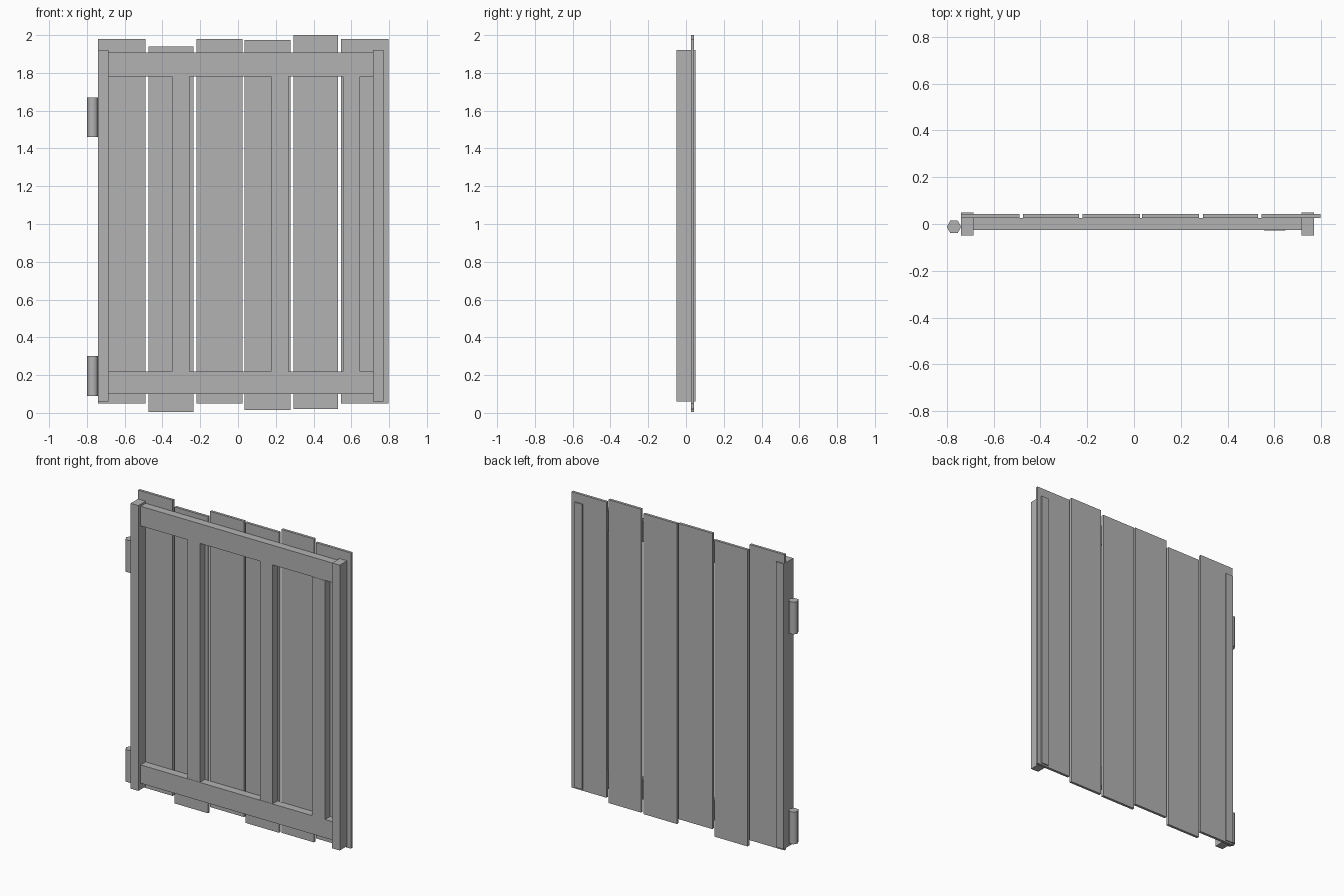
import bpy
import math

if "Cube" in bpy.data.objects:
    bpy.data.objects.remove(bpy.data.objects["Cube"], do_unlink=True)

grey = bpy.data.materials.new("plain_grey")
grey.use_nodes = True
colour = (0.45, 0.45, 0.45, 1)
grey.diffuse_color = colour
grey.node_tree.nodes["Principled BSDF"].inputs["Base Color"].default_value = colour


def box(name, x, y, z):
    """Box from its (low, high) extents on each axis."""
    bpy.ops.mesh.primitive_cube_add(size=1, location=[sum(r) / 2 for r in (x, y, z)])
    ob = bpy.context.object
    ob.name = name
    ob.scale = [r[1] - r[0] for r in (x, y, z)]
    bpy.ops.object.transform_apply(location=False, rotation=False, scale=True)
    ob.data.materials.append(grey)


# Uneven planks across the back
planks = [
    (-0.74, -0.49, 0.05, 1.98),
    (-0.475, -0.235, 0.005, 1.94),
    (-0.22, 0.025, 0.05, 1.98),
    (0.035, 0.278, 0.015, 1.975),
    (0.295, 0.53, 0.02, 2.0),
    (0.545, 0.797, 0.05, 1.98),
]
for i, (x0, x1, z0, z1) in enumerate(planks):
    box(f"plank_{i + 1}", (x0, x1), (0.026, 0.043), (z0, z1))

# Side posts, standing slightly proud of the planks at the back
for name, x0 in (("right_post", -0.74), ("left_post", 0.715)):
    box(name, (x0, x0 + 0.055), (-0.05, 0.05), (0.06, 1.922))

# Horizontal rails
for name, z in (("lower_rail", (0.1, 0.22)), ("upper_rail", (1.78, 1.908))):
    box(name, (-0.687, 0.717), (-0.025, 0.026), z)

# Uprights between the rails; the last one laps over the lower rail
for name, x0, y0, z0 in (("right_upright", -0.35, -0.023, 0.22),
                         ("middle_upright", 0.175, -0.023, 0.22),
                         ("left_upright", 0.555, -0.027, 0.155)):
    box(name, (x0, x0 + 0.092), (y0, 0.026), (z0, 1.78))

# Hinge barrels beside the right post
for name, z in (("lower_hinge", 0.195), ("upper_hinge", 1.565)):
    bpy.ops.mesh.primitive_cylinder_add(vertices=6, radius=0.031, depth=0.21,
                                        location=(-0.769, -0.012, z),
                                        rotation=(0, 0, math.radians(30)))
    hinge = bpy.context.object
    hinge.name = name
    hinge.data.materials.append(grey)
    bpy.ops.object.shade_smooth_by_angle(angle=math.radians(65))
